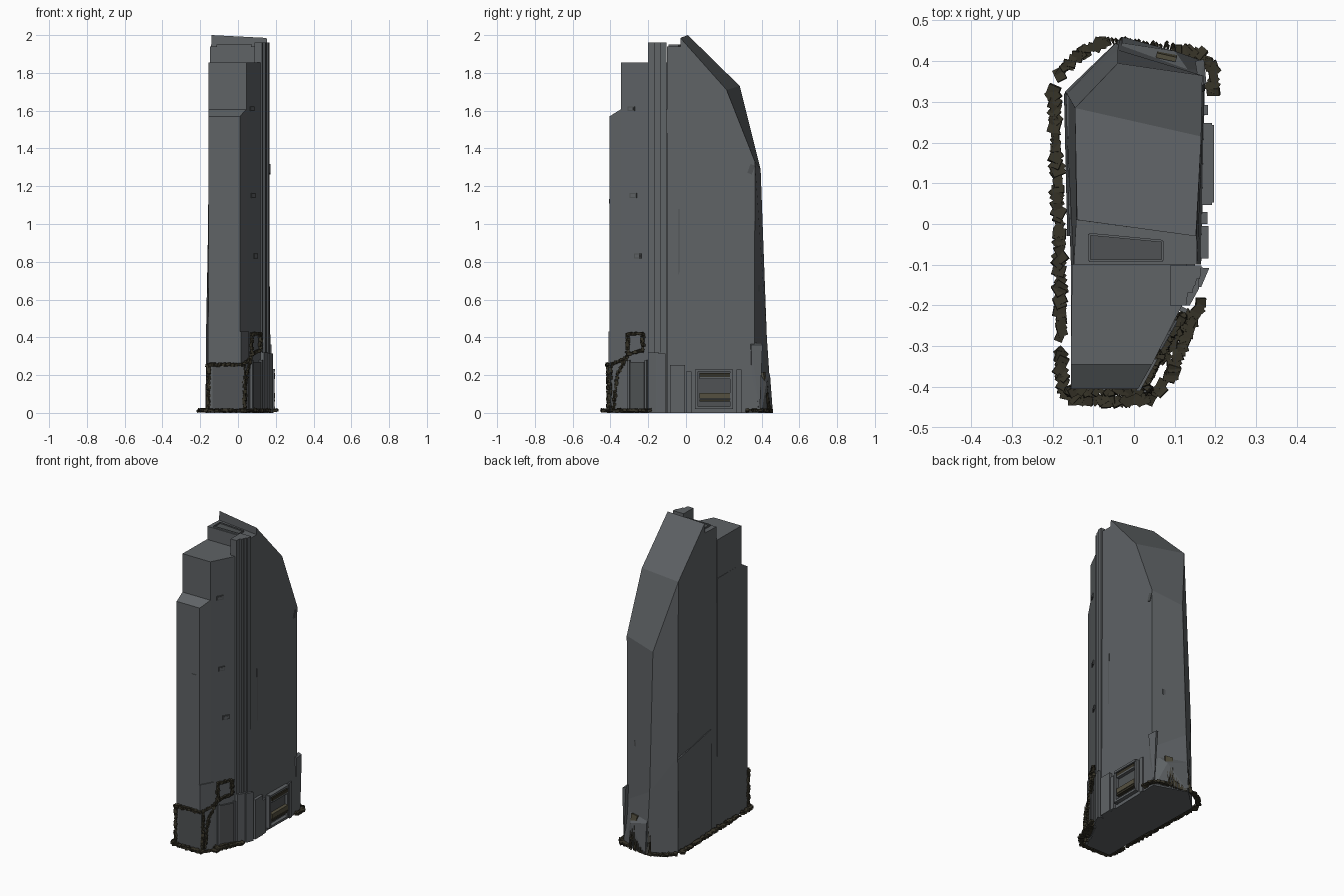
import bpy, bmesh, math, random
from mathutils import Vector, Matrix, Euler

if "Cube" in bpy.data.objects:
    bpy.data.objects.remove(bpy.data.objects["Cube"])

random.seed(4)

def material(name, c):
    m = bpy.data.materials.new(name)
    m.diffuse_color = (*c, 1)
    m.use_nodes = True
    m.node_tree.nodes["Principled BSDF"].inputs["Base Color"].default_value = m.diffuse_color
    return m

GREY = material("slate_grey", (0.115, 0.125, 0.133))
PANEL = material("dark_panel_grey", (0.08, 0.086, 0.09))
BROWN = material("dark_brown_rubble", (0.036, 0.032, 0.02))
OLIVE = material("olive_rust", (0.09, 0.08, 0.05))

def finish(name, bm, mat):
    bmesh.ops.recalc_face_normals(bm, faces=bm.faces[:])
    me = bpy.data.meshes.new(name)
    bm.to_mesh(me)
    bm.free()
    me.materials.append(mat)
    ob = bpy.data.objects.new(name, me)
    bpy.context.collection.objects.link(ob)
    return ob

def box(name, c, s, mat=GREY, rz=0.0, rx=0.0):
    bm = bmesh.new()
    M = Matrix.Translation(c) @ Euler((rx, 0, rz)).to_matrix().to_4x4() @ Matrix.Diagonal((*s, 1))
    bmesh.ops.create_cube(bm, size=1, matrix=M)
    return finish(name, bm, mat)

def hull(name, pts, mat=GREY):
    bm = bmesh.new()
    for p in pts:
        bm.verts.new(p)
    bmesh.ops.convex_hull(bm, input=bm.verts[:])
    bmesh.ops.dissolve_limit(bm, angle_limit=0.02, verts=bm.verts[:], edges=bm.edges[:])
    return finish(name, bm, mat)

def prism(name, plan, z0, z1, mat=GREY):
    return hull(name, [(x, y, z) for x, y in plan for z in (z0, z1)], mat)

def rubble(name, path, size=0.024, flat=0.7, step=0.011, mat=BROWN):
    """Chain of crooked blocks along a path."""
    bm = bmesh.new()
    for a, b in zip(path, path[1:]):
        a, b = Vector(a), Vector(b)
        n = max(2, int((b - a).length / step))
        for i in range(n):
            p = a.lerp(b, (i + 0.5) / n) + Vector([random.uniform(-.003, .003) for _ in range(3)])
            p.z = max(p.z, size * 0.45)
            r = Euler([random.uniform(-.25, .25), random.uniform(-.25, .25), random.uniform(0, 3)])
            s = [size * random.uniform(.6, 1.1) for _ in range(3)]
            s[2] *= flat
            bmesh.ops.create_cube(bm, size=1, matrix=Matrix.Translation(p)
                                  @ r.to_matrix().to_4x4() @ Matrix.Diagonal((*s, 1)))
    return finish(name, bm, mat)

# Main rear slab: sloped roof, chamfered back left corner, flared foot
V = dict(
    R0=(.152, -.03, 1.985), R1=(.165, .215, 1.71), R2=(.168, .365, 1.33),
    R3=(.168, .362, .27), R4=(.175, .385, 0),
    L0=(-.14, .01, 2), L1=(-.145, .285, 1.73), M2=(-.04, .395, 1.29),
    M3=(-.04, .428, .4), M4=(-.035, .455, 0), W3=(-.165, .32, .62), W4=(-.17, .325, 0),
    Fr=(.165, -.1, 0), Fl=(-.155, -.1, 0), Tr=(.155, -.1, 1.94), Tl=(-.148, -.1, 1.94),
    Pr=(.154, -.03, 1.94), Pl=(-.142, .01, 1.94))
FACES = ["Fr R4 R3 R2 R1 R0 Pr Tr", "Fl W4 W3 L1 L0 Pl Tl", "R0 L0 L1 R1", "R1 L1 M2 R2",
         "L1 W3 M3 M2", "R2 M2 M3 R3", "W3 W4 M4 M3", "R3 M3 M4 R4", "Pr R0 L0 Pl",
         "Tr Pr Pl Tl", "Fr Tr Tl Fl", "Fr Fl W4 M4 R4"]
bm = bmesh.new()
vs = {k: bm.verts.new(p) for k, p in V.items()}
for f in FACES:
    bm.faces.new([vs[k] for k in f.split()])
finish("rear_slab", bm, GREY)

# Roof well rim between the slab and the front tower
well = [(-.11, -.025), (.07, -.042), (.07, -.09), (-.11, -.09)]
prism("roof_well_floor", well, 1.938, 1.942, PANEL)
for i in range(4):
    (ax, ay), (bx, by) = well[i], well[(i + 1) % 4]
    box("roof_well_rim", ((ax + bx) / 2, (ay + by) / 2, 1.943),
        (math.hypot(bx - ax, by - ay), .006, .012), GREY, math.atan2(by - ay, bx - ax))

# Front tower in two steps, with the slanted right side
hull("front_tower", [(x, y, z) for x, y, t in
     [(-.155, -.405, 1.57), (.01, -.405, 1.57), (.044, -.345, 1.607), (-.155, -.345, 1.607),
      (.118, -.2, 1.607), (.15, -.1, 1.607), (-.155, -.1, 1.607)] for z in (0, t)])
prism("front_tower_top", [(-.155, -.345), (.044, -.345), (.118, -.2), (.13, -.1), (-.152, -.1)], 1.6, 1.855)

# Ribbed corner pillars with wider foot
for y0, y1, x in [(-.2, -.17, .128), (-.17, -.152, .143), (-.152, -.135, .15), (-.135, -.102, .162)]:
    prism("corner_pillar", [(.088, y0), (x, y0), (x + .004, y1), (.088, y1)], 0, 1.96)
prism("pillar_foot", [(.05, -.2), (.137, -.2), (.16, -.158), (.16, -.105), (.05, -.105)], 0, .32)
prism("pillar_foot_rib", [(.1, -.155), (.165, -.155), (.185, -.108), (.1, -.105)], 0, .315)

# Left lower cladding
hull("left_cladding", [(-.15, -.03, 0), (-.15, -.03, .66), (-.164, -.03, 0), (-.159, -.03, .66),
                       (-.15, .31, 0), (-.15, .31, .62), (-.172, .32, 0), (-.167, .32, .6)])

# Right base blocks, loading bay and seam
box("right_buttress", (.168, -.045, .127), (.03, .08, .255))
box("right_post", (.168, .015, .11), (.024, .03, .22))
box("right_seam", (.1595, -.036, .67), (.006, .005, .82), PANEL)
for y in (.055, .24):
    box("bay_post", (.175, y, .125), (.034, .016, .21))
for z in (.028, .225):
    box("bay_beam", (.178, .148, z), (.036, .19, .014))
box("bay_recess", (.169, .148, .125), (.008, .17, .19), PANEL)
for z, h, m in [(.2, .02, BROWN), (.185, .01, GREY), (.09, .03, OLIVE), (.065, .012, BROWN)]:
    box("bay_shelf", (.182, .152, z), (.026, .16, h), m)
box("bay_side_post", (.172, .28, .115), (.02, .025, .23))

# Back right corner fin and foot wedge
hull("back_corner_fin", [(.16, .34, .37), (.178, .345, .36), (.15, .4, .37), (.172, .405, .36),
                         (.165, .35, 0), (.172, .39, 0)])
hull("back_foot_wedge", [(-.035, .4, .27), (.16, .34, .25), (.165, .39, .02), (-.03, .445, .2),
                         (-.03, .46, 0), (.17, .4, 0), (.1, .425, .16)])
box("back_rust_patch", (.08, .412, .19), (.05, .012, .05), OLIVE, -.22, .12)

# Front base plates on front and slanted side
SLANT = math.atan2(.205, .115)
def on_slant(y, out=0.0):
    return .01 + .115 * (y + .405) / .205 + .872 * out, y - .489 * out

def slant_plate(name, y, z, w, h, t=.006, mat=PANEL):
    x, yy = on_slant(y)
    box(name, (x, yy, z), (w, t, h), mat, SLANT)

prism("front_base_plate", [(-.155, -.41), (.013, -.41), (.054, -.335), (-.155, -.335)], 0, .255)
prism("slant_base_plate", [(.005, -.41), (.015, -.41), (.058, -.332), (.03, -.332)], 0, .43)
box("front_gate", (-.052, -.411, .125), (.165, .006, .24), PANEL)
slant_plate("side_gate", -.255, .135, .085, .27, .014)
for y in (-.3, -.21):
    slant_plate("side_gate_post", y, .14, .012, .28, .022, GREY)

# Small windows
for y, z in [(-.29, 1.61), (-.28, 1.15), (-.255, .83)]:
    slant_plate("slant_window", y, z, .042, .026)
    slant_plate("slant_window_glass", y, z, .028, .015, .009, GREY)
box("front_window", (-.03, -.405, 1.12), (.035, .004, .025))
box("slope_window", (.065, .292, 1.515), (.055, .036, .004), PANEL, -.19, -1.27)
for x, z, w, h in [(.09, 1.1, .02, .03), (.1, .82, .008, .11), (.08, .66, .045, .035)]:
    t = (1.33 - z) / .9
    y = .395 + .033 * t - (x + .04) * (.03 + .036 * t) / .208
    box("back_window", (x, y, z), (w, .007, h), PANEL, -.24)
box("right_notch", (.168, .345, 1.29), (.006, .025, .05), PANEL, 0, -.35)

# Ground rubble around the foot
GROUND = {
    "left": [(-.197, .333), (-.185, -.02), (-.18, -.28)],
    "back_left": [(-.19, .365), (-.145, .405), (-.11, .435), (-.06, .45)],
    "back_right": [(.1, .425), (.16, .42), (.195, .385), (.193, .32)],
    "front_left": [(-.18, -.31), (-.178, -.4), (-.15, -.43), (-.05, -.435), (.04, -.43), (.075, -.39)],
    "front_right": [(.085, -.385), (.11, -.32), (.165, -.19)],
}
for k, path in GROUND.items():
    rubble("ground_rubble_" + k, [(x, y, .008) for x, y in path], .03, .5)
rubble("slant_foot_rubble", [(*on_slant(-.33, .015), .01), (*on_slant(-.21, .015), .01)], .028)

# Crusted growth framing the gates
rubble("front_gate_crust", [(-.157, -.41, .01), (-.157, -.412, .255), (.018, -.412, .255)], .02, .9)
rubble("gate_side_crust", [(.035, -.41, 0), (.03, -.40, .25)], .02, .9)
a, b, c = (on_slant(y, .008) for y in (-.39, -.305, -.225))
rubble("slant_crust", [(*a, .255), (*b, .3), (*b, .42), (*c, .42), (*c, .33), (*b, .31)], .019, .9)
rubble("slant_crust_drop", [(*b, .31), (*on_slant(-.36, .008), .2), (*on_slant(-.38, .01), .01)], .016, .9)

# Thin spikes along the back foot
bm = bmesh.new()
for i in range(20):
    x = -.06 + .16 * i / 19
    h = random.uniform(.09, .2)
    M = (Matrix.Translation((x, .447 - .13 * max(0, x + .03), h / 2))
         @ Euler((random.uniform(.05, .16), random.uniform(-.08, .08), 0)).to_matrix().to_4x4())
    bmesh.ops.create_cone(bm, segments=4, radius1=.005, radius2=.001, depth=h, cap_ends=True, matrix=M)
finish("back_spikes", bm, BROWN)
